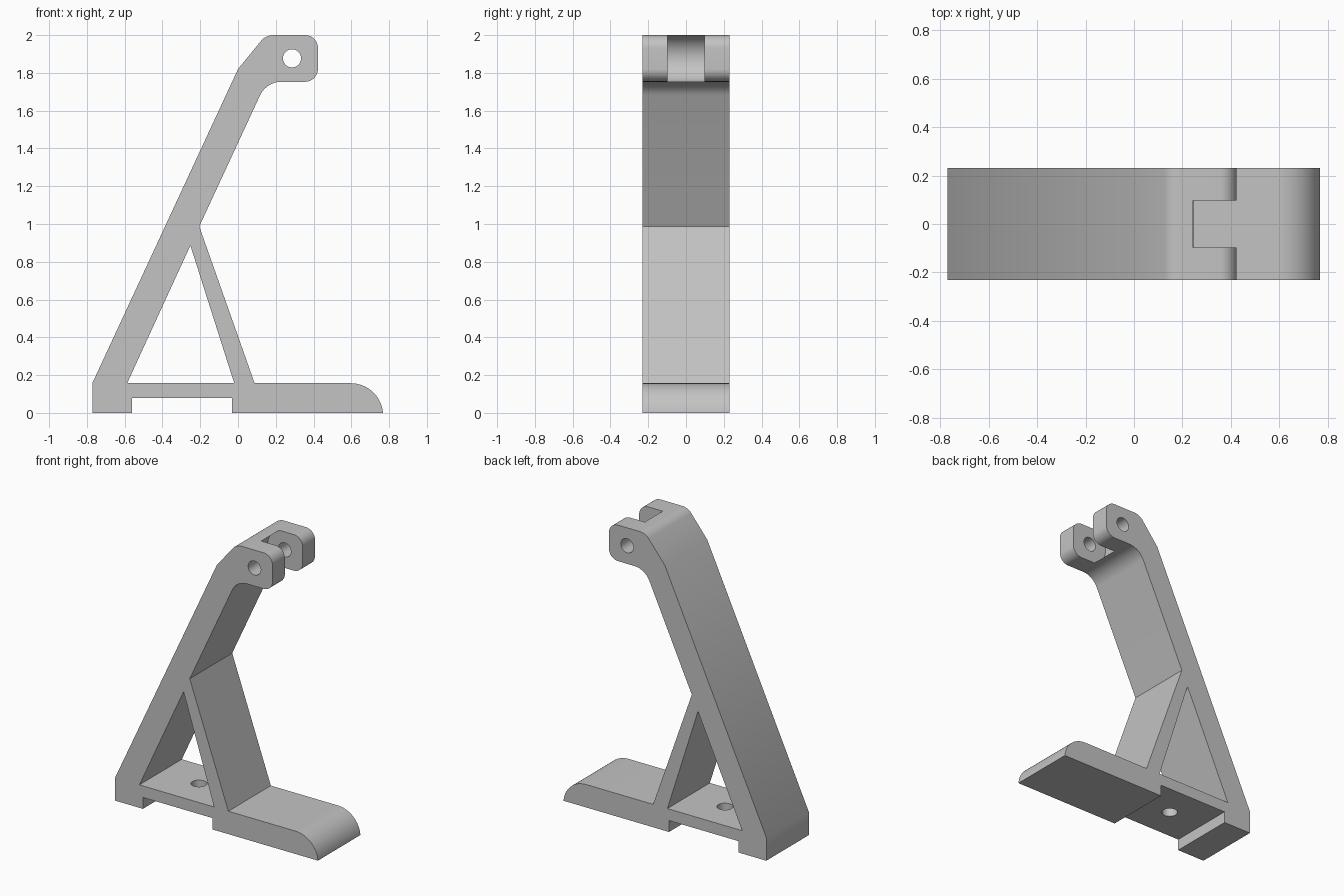
import bpy, bmesh, math
from mathutils import Vector

cube = bpy.data.objects.get("Cube")
if cube:
    bpy.data.objects.remove(cube, do_unlink=True)

grey = bpy.data.materials.new("light grey")
grey.use_nodes = True
grey.diffuse_color = (0.55, 0.55, 0.55, 1)
grey.node_tree.nodes["Principled BSDF"].inputs["Base Color"].default_value = (0.55, 0.55, 0.55, 1)

HALF = 0.23      # half depth of the bracket
PIN = (0.286, 1.877)


def arc(cx, cz, r, start, end, n):
    """Points on a circle, angles in degrees."""
    angles = [math.radians(start + (end - start) * i / n) for i in range(n + 1)]
    return [(cx + r * math.cos(a), cz + r * math.sin(a)) for a in angles]


def fillet(before, corner, after, t, n=12):
    """Round a corner; t is the distance from corner to each tangent point."""
    c = Vector(corner)
    u = (Vector(before) - c).normalized()
    v = (Vector(after) - c).normalized()
    half = u.angle(v) / 2
    centre = c + (u + v).normalized() * t / math.cos(half)
    p, q = c + u * t - centre, c + v * t - centre
    w = p.angle(q)
    return [tuple(centre + (p * math.sin(w * (1 - i / n)) + q * math.sin(w * i / n)) / math.sin(w))
            for i in range(n + 1)]


def extrude(name, profile, depth):
    """Prism from an xz profile, centred on y = 0."""
    bm = bmesh.new()
    face = bm.faces.new([bm.verts.new((x, -depth, z)) for x, z in profile])
    out = bmesh.ops.extrude_face_region(bm, geom=[face])
    moved = [g for g in out["geom"] if isinstance(g, bmesh.types.BMVert)]
    bmesh.ops.translate(bm, vec=(0, 2 * depth, 0), verts=moved)
    bmesh.ops.recalc_face_normals(bm, faces=bm.faces)
    mesh = bpy.data.meshes.new(name)
    bm.to_mesh(mesh)
    bm.free()
    mesh.materials.append(grey)
    obj = bpy.data.objects.new(name, mesh)
    bpy.context.collection.objects.link(obj)
    return obj


def activate(obj):
    bpy.ops.object.select_all(action='DESELECT')
    obj.select_set(True)
    bpy.context.view_layer.objects.active = obj


def cut(obj, cutter):
    mod = obj.modifiers.new("cut", 'BOOLEAN')
    mod.operation = 'DIFFERENCE'
    mod.solver = 'EXACT'
    mod.object = cutter
    cutter.hide_render = True
    bpy.context.view_layer.update()
    activate(obj)
    bpy.ops.object.modifier_apply(modifier=mod.name)
    bpy.data.objects.remove(cutter, do_unlink=True)


# Outline: foot with recess underneath, rounded toe, strut, arm and head
base_top = 0.157
crook, neck, bend = (-0.205, 0.987), (0.15, 1.753), (0, 1.82)
low, high, shoulder = (0.423, 1.753), (0.423, 2.0), (0.147, 2.0)
outline = [(-0.77, 0), (-0.56, 0), (-0.56, 0.078), (-0.032, 0.078), (-0.032, 0)]
outline += arc(0.597, -0.014, 0.171, 4.7, 90, 20)
outline += [(0.088, base_top), crook]
outline += fillet(crook, neck, low, 0.08)
outline += fillet(neck, low, high, 0.068)
outline += fillet(low, high, shoulder, 0.068)
outline += fillet(high, shoulder, bend, 0.04)
outline += [bend, (-0.77, 0.16)]
bracket = extrude("bracket", outline, HALF)

# Triangular window between arm, strut and foot
cut(bracket, extrude("window_cutter",
                     [(-0.587, base_top), (-0.02, base_top), (-0.252, 0.886)], 0.4))

# Fork slot with a rounded floor around the pin
slot = arc(*PIN, 0.13, 90, 270, 40)
slot += [(0.6, slot[-1][1]), (0.6, slot[0][1])]
cut(bracket, extrude("slot_cutter", slot, 0.097))

# Pin hole across the fork
cut(bracket, extrude("pin_cutter", arc(*PIN, 0.048, 0, 350, 35), 0.4))

# Screw hole down through the foot plate
bpy.ops.mesh.primitive_cylinder_add(vertices=36, radius=0.05, depth=0.3,
                                    location=(-0.296, 0, 0.12))
screw = bpy.context.object
screw.name = "screw_cutter"
screw.data.materials.append(grey)
cut(bracket, screw)

activate(bracket)
bpy.ops.object.shade_smooth_by_angle(angle=math.radians(28))
